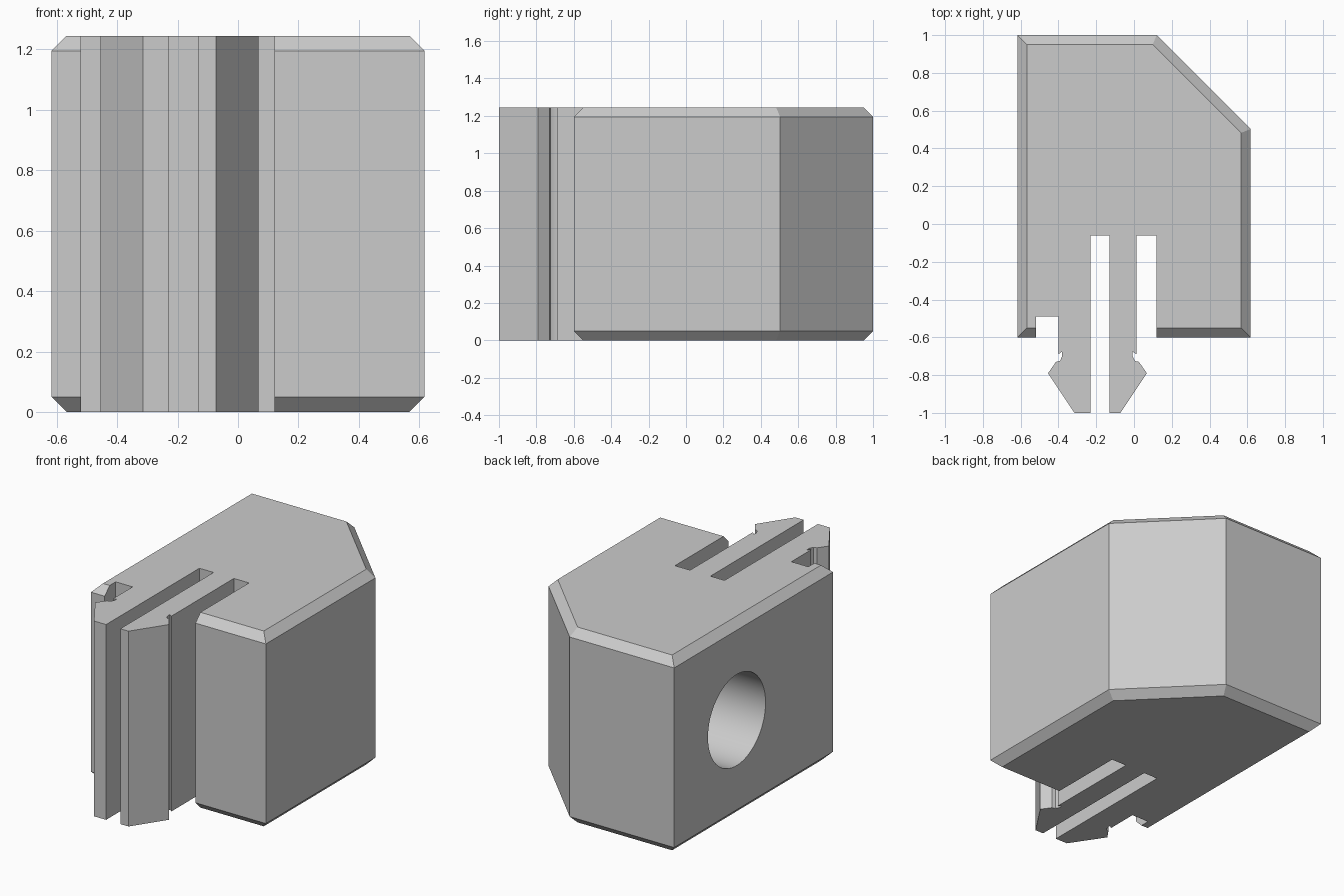
import bpy
import bmesh
from math import pi
from mathutils import Matrix, Vector

cube = bpy.data.objects.get("Cube")
if cube:
    bpy.data.objects.remove(cube, do_unlink=True)

HEIGHT = 1.245
CHAMFER = 0.05
FRONT = -0.6
SLOT_END = -0.06

# Outer shell, counter-clockwise from the front edge right of the slots
SHELL = [(0.12, FRONT), (0.617, FRONT), (0.617, 0.503), (0.12, 1),
         (-0.617, 1), (-0.617, FRONT), (-0.52, FRONT)]

# Barbed outer side of a snap arm, root to tip, as (outward offset, y)
BARB = [(0, -0.69), (-0.02, -0.675), (-0.02, -0.7), (-0.008, -0.725),
        (0.013, -0.73), (0.055, -0.79), (-0.085, -1)]


def barb(x, side):
    return [(x + side * out, y) for out, y in BARB]


# Left notch, first arm, middle slot, second arm, last slot
snap = [(-0.52, -0.49), (-0.4, -0.49)]
snap += barb(-0.4, -1)
snap += [(-0.23, -1), (-0.23, SLOT_END), (-0.13, SLOT_END), (-0.13, -1)]
snap += reversed(barb(0.013, 1))
snap += [(0.013, SLOT_END), (0.12, SLOT_END)]
outline = SHELL + snap


def add_object(name, bm):
    bmesh.ops.recalc_face_normals(bm, faces=bm.faces)
    mesh = bpy.data.meshes.new(name)
    bm.to_mesh(mesh)
    bm.free()
    obj = bpy.data.objects.new(name, mesh)
    bpy.context.collection.objects.link(obj)
    return obj


# Extruded clip body with chamfered outer shell edges
bm = bmesh.new()
rings = [[bm.verts.new((x, y, z)) for x, y in outline] for z in (0, HEIGHT)]
count = len(outline)
for ring in rings:
    bm.faces.new(ring)
for i in range(count):
    j = (i + 1) % count
    bm.faces.new((rings[0][i], rings[0][j], rings[1][j], rings[1][i]))
bmesh.ops.recalc_face_normals(bm, faces=bm.faces)
rims = [bm.edges.get((ring[i], ring[i + 1]))
        for ring in rings for i in range(len(SHELL) - 1)]
bmesh.ops.bevel(bm, geom=rims, offset=CHAMFER, offset_type='OFFSET',
                segments=1, profile=0.5, affect='EDGES', clamp_overlap=False)
body = add_object("clip_body", bm)

# Blind round hole in the flat long side
depth = 0.8
bm = bmesh.new()
place = Matrix.Translation(Vector((-0.617, 0.37, HEIGHT / 2))) @ Matrix.Rotation(pi / 2, 4, 'Y')
bmesh.ops.create_cone(bm, cap_ends=True, segments=64, radius1=0.29, radius2=0.29,
                      depth=depth * 2, matrix=place)
cutter = add_object("hole_cutter", bm)
cutter.hide_render = True

cut = body.modifiers.new("round_hole", 'BOOLEAN')
cut.operation = 'DIFFERENCE'
cut.solver = 'EXACT'
cut.object = cutter
bpy.context.view_layer.objects.active = body
body.select_set(True)
bpy.ops.object.modifier_apply(modifier=cut.name)
bpy.data.objects.remove(cutter, do_unlink=True)

# Plain grey plastic
grey = bpy.data.materials.new("light_grey")
grey.use_nodes = True
colour = (0.6, 0.6, 0.6, 1)
grey.diffuse_color = colour
grey.node_tree.nodes["Principled BSDF"].inputs["Base Color"].default_value = colour
body.data.materials.clear()
body.data.materials.append(grey)

bpy.ops.object.shade_smooth_by_angle(angle=pi / 6)
